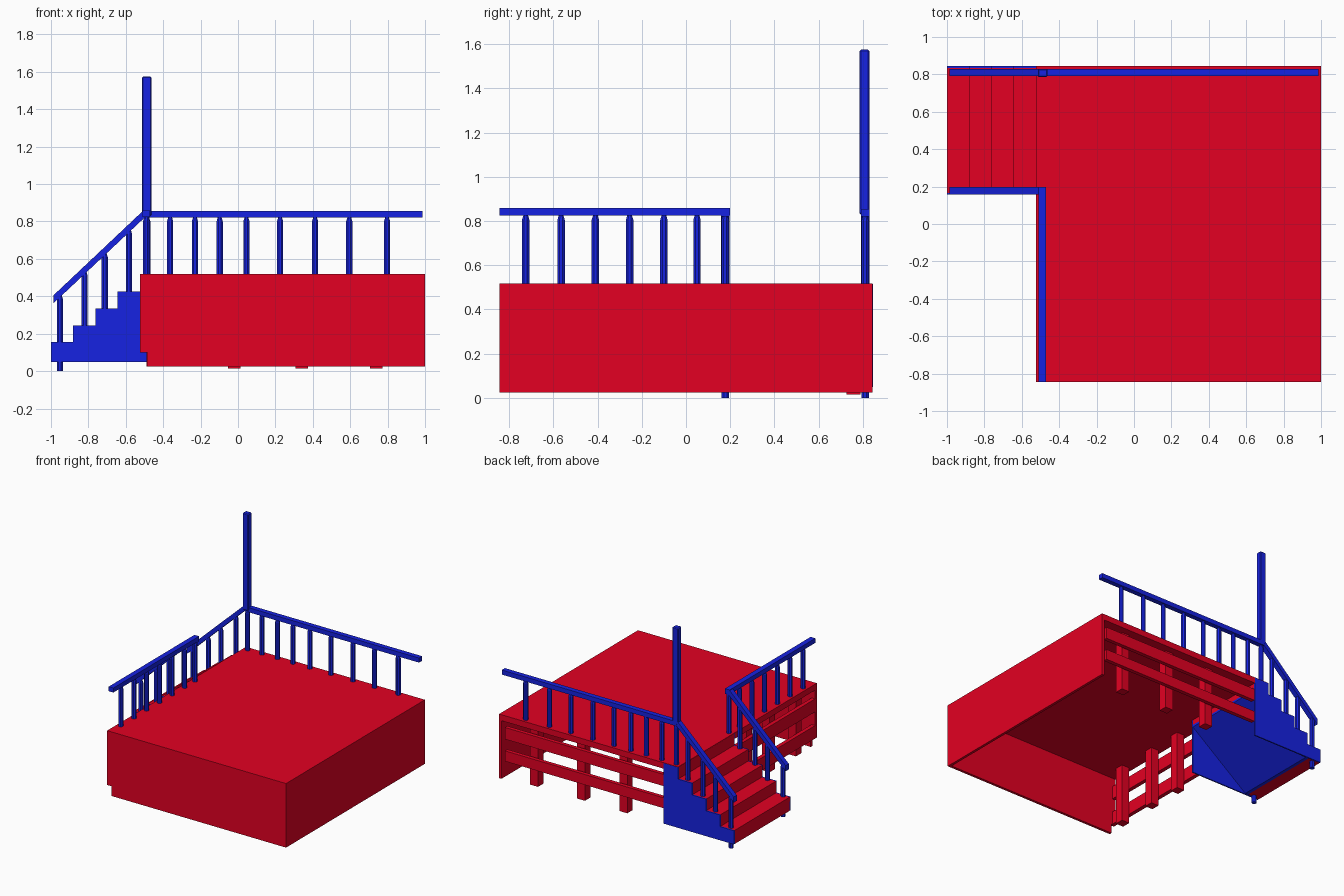
import bpy, bmesh, math
from mathutils import Matrix

old = bpy.data.objects.get("Cube")
if old:
    bpy.data.objects.remove(old, do_unlink=True)


def material(name, rgb):
    m = bpy.data.materials.new(name)
    m.use_nodes = True
    m.diffuse_color = (*rgb, 1)
    m.node_tree.nodes["Principled BSDF"].inputs["Base Color"].default_value = (*rgb, 1)
    return m


RED = material("red", (0.77, 0.0, 0.016))
BLUE = material("blue", (0.008, 0.016, 0.76))


def finish(bm, name, mat):
    bmesh.ops.recalc_face_normals(bm, faces=bm.faces)
    me = bpy.data.meshes.new(name)
    bm.to_mesh(me)
    bm.free()
    me.materials.append(mat)
    ob = bpy.data.objects.new(name, me)
    bpy.context.collection.objects.link(ob)
    return ob


def box(name, mat, x, y, z):
    """Box from (min, max) ranges."""
    bm = bmesh.new()
    size = [r[1] - r[0] for r in (x, y, z)]
    mid = [(r[0] + r[1]) / 2 for r in (x, y, z)]
    bmesh.ops.create_cube(bm, size=1, matrix=Matrix.Translation(mid) @ Matrix.Diagonal((*size, 1)))
    return finish(bm, name, mat)


def prism(name, mat, profile, y0, y1):
    """Extrude an (x, z) outline along y."""
    bm = bmesh.new()
    face = bm.faces.new([bm.verts.new((x, y0, z)) for x, z in profile])
    out = bmesh.ops.extrude_face_region(bm, geom=[face])
    verts = [v for v in out["geom"] if isinstance(v, bmesh.types.BMVert)]
    bmesh.ops.translate(bm, verts=verts, vec=(0, y1 - y0, 0))
    return finish(bm, name, mat)


def baluster(name, x, y, z0, z1):
    """Eight-sided spindle with a tapered top."""
    bm = bmesh.new()
    rings = []
    for r, z in ((0.018, z0), (0.018, z1 - 0.025), (0.010, z1)):
        rings.append([bm.verts.new((x + r * math.cos(a), y + r * math.sin(a), z))
                      for a in [math.pi * (k + 0.5) / 4 for k in range(8)]])
    for a, b in zip(rings, rings[1:]):
        for k in range(8):
            n = (k + 1) % 8
            bm.faces.new((a[k], a[n], b[n], b[k]))
    bm.faces.new(rings[0])
    bm.faces.new(rings[-1])
    return finish(bm, name, BLUE)


L, W, TOP = -0.523, 0.844, 0.518
INNER = -0.4
RAIL_Y, RAIL_X = 0.81, -0.49

# Deck and the two solid walls
box("deck", RED, (L, 1), (-W, W), (0.472, TOP))
box("left_wall", RED, (0.98, 1), (-W, W), (0.025, 0.49))
prism("front_wall", RED, [(-0.485, 0.025), (0.99, 0.025), (0.99, 0.5), (L, 0.5),
                          (L, 0.1), (-0.485, 0.1)], -W, -W + 0.02)

# Open sides: slats
for label, z0, z1 in (("upper_slat", 0.335, 0.425), ("lower_slat", 0.165, 0.245)):
    box("back_" + label, RED, (INNER, 0.955), (W - 0.035, W - 0.005), (z0, z1))
for label, z0, z1 in (("upper_slat", 0.305, 0.405), ("lower_slat", 0.10, 0.20)):
    box("right_" + label, RED, (L, L + 0.03), (-W + 0.01, 0.16), (z0, z1))

# Support posts
for x in (-0.02, 0.34, 0.74):
    box("back_post", RED, (x - 0.033, x + 0.033), (0.725, 0.79), (0.015, 0.48))
for y in (-0.67, -0.35, -0.07):
    box("right_post", RED, (-0.49, -0.425), (y - 0.033, y + 0.033), (0.025, 0.48))

# Steps: stepped outline shared by the treads and stringers
RUN, RISE = 0.119, 0.09
steps = []
for i in range(5):
    x, z = -1 + RUN * i, 0.155 + RISE * i
    steps += [(x, z - RISE if i else 0.05), (x, z)]
steps.append((INNER, steps[-1][1]))

prism("steps", RED, steps + [(INNER, 0.43), (-0.895, 0.06), (-0.98, 0.05)], 0.165, 0.835)
prism("stair_underside", BLUE, [(-0.905, 0.055), (INNER, 0.433), (INNER, 0.415), (-0.88, 0.055)], 0.16, 0.84)
for y in (0.157, 0.835):
    prism("stringer", BLUE, steps + [(INNER, 0.05)], y, y + 0.01)

# Deck railings
box("back_rail", BLUE, (-0.5, 0.987), (0.792, 0.83), (0.82, 0.855))
box("right_rail", BLUE, (-0.51, -0.47), (-W, 0.198), (0.825, 0.86))
for x in (-0.485, -0.363, -0.23, -0.098, 0.045, 0.225, 0.412, 0.595, 0.797):
    baluster("back_baluster", x, RAIL_Y, TOP - 0.01, 0.825)
for y in (-0.725, -0.565, -0.41, -0.255, -0.1, 0.05, 0.177):
    baluster("right_baluster", RAIL_X, y, TOP - 0.01, 0.83)

# Stair railings on both sides
for y in (0.178, RAIL_Y):
    prism("stair_rail", BLUE, [(-0.987, 0.362), (-0.987, 0.405), (-0.51, 0.855),
                               (-0.47, 0.855), (-0.47, 0.82), (-0.5, 0.82)], y - 0.019, y + 0.019)
    for x, z0 in ((-0.952, 0), (-0.82, 0.235), (-0.713, 0.325), (-0.583, 0.415)):
        baluster("stair_baluster", x, y, z0, 0.405 + (x + 0.955) * 0.95)

# Tall corner pole with softened edges
pole = box("corner_pole", BLUE, (-0.513, -0.463), (0.785, 0.83), (0.83, 1.575))
bev = pole.modifiers.new("edges", "BEVEL")
bev.width = 0.006
bev.segments = 1
